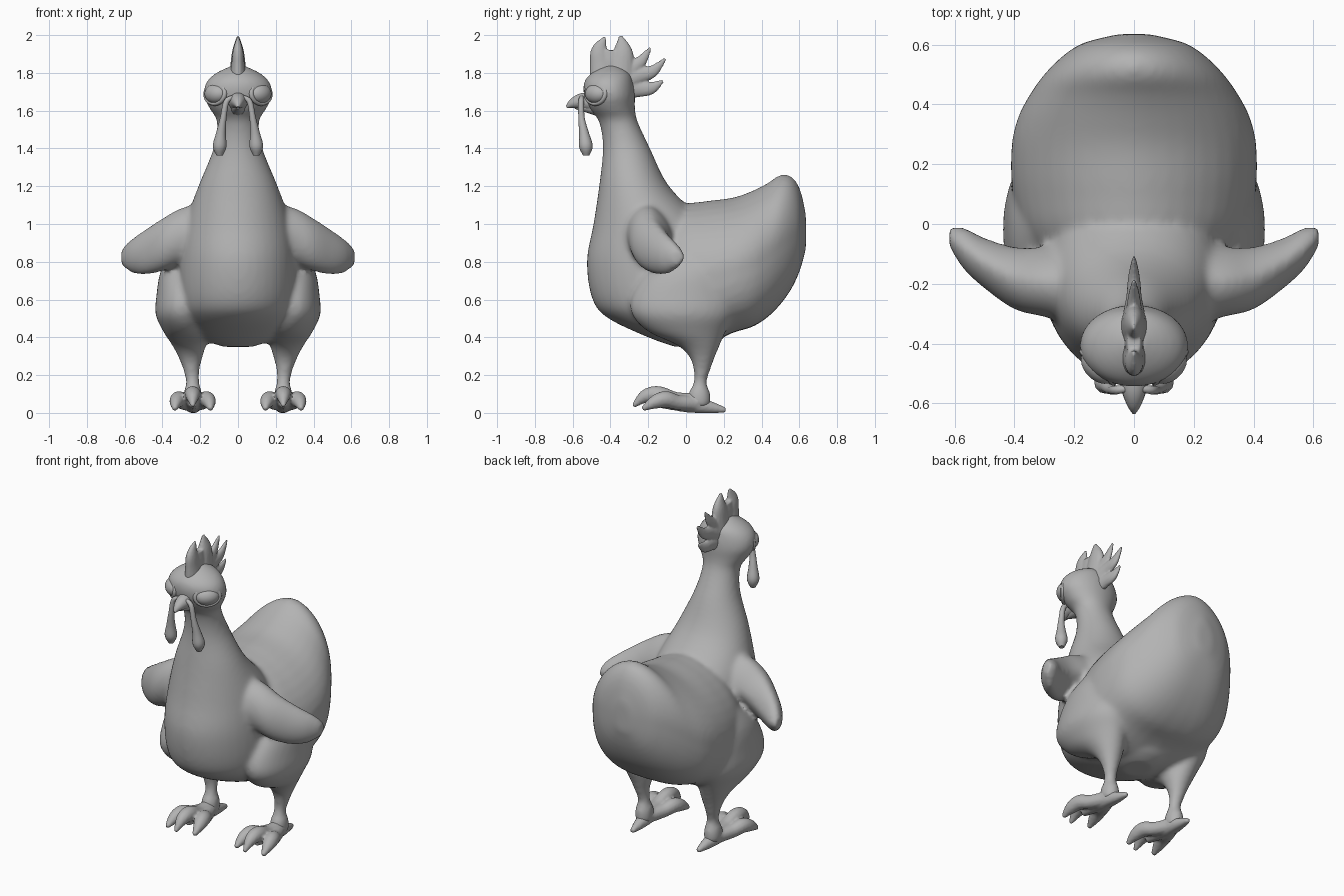
import bpy, bmesh
from math import sin, cos, pi, copysign
from mathutils import Vector

cube = bpy.data.objects.get("Cube")
if cube:
    bpy.data.objects.remove(cube, do_unlink=True)

grey = bpy.data.materials.new("plain grey")
grey.use_nodes = True
grey.diffuse_color = (0.45, 0.45, 0.45, 1)
grey.node_tree.nodes["Principled BSDF"].inputs["Base Color"].default_value = grey.diffuse_color


def spline(rows, steps=5):
    """Catmull-Rom through table rows."""
    out = []
    for i in range(len(rows) - 1):
        quad = (rows[max(i - 1, 0)], rows[i], rows[i + 1], rows[min(i + 2, len(rows) - 1)])
        for s in range(steps):
            t = s / steps
            out.append([b + t / 2 * (c - a + t * (2 * a - 5 * b + 4 * c - d + t * (3 * (b - c) + d - a)))
                        for a, b, c, d in zip(*quad)])
    return out + [list(rows[-1])]


def loft(bm, rings, side=1, count=40, upper=1, lower=1):
    """Skin ellipses (centre, half axis, half axis); powers pinch or square each half."""
    loops = []
    for c, u, v in rings:
        loop = []
        for k in range(count):
            a, b = cos(2 * pi * k / count), sin(2 * pi * k / count)
            power = upper if b > 0 else lower
            p = c + u * copysign(abs(a) ** power, a) + v * copysign(abs(b) ** power, b)
            loop.append(bm.verts.new((p.x * side, p.y, p.z)))
        loops.append(loop)
    for a, b in zip(loops, loops[1:]):
        for k in range(count):
            j = (k + 1) % count
            bm.faces.new((a[k], a[j], b[j], b[k]))
    bm.faces.new(loops[0])
    bm.faces.new(loops[-1])


def upright(rows):
    """Rows: z, front y, back y, half width, centre x."""
    return [(Vector((x, (f + b) / 2, z)), Vector((w, 0, 0)), Vector((0, (b - f) / 2, 0)))
            for z, f, b, w, x in spline(rows)]


def lengthwise(rows):
    """Rows: y, top z, bottom z, half width."""
    return [(Vector((0, y, (t + b) / 2)), Vector((w, 0, 0)), Vector((0, 0, (t - b) / 2)))
            for y, t, b, w in spline(rows)]


def sideways(rows):
    """Rows: x, front y, back y, top z, bottom z."""
    return [(Vector((x, (f + b) / 2, (t + u) / 2)), Vector((0, 0, (t - u) / 2)), Vector((0, (b - f) / 2, 0)))
            for x, f, b, t, u in spline(rows)]


def tube(rows, flat=1):
    """Rows: x, y, z, radius; flat thins the tube across x."""
    pts = spline(rows)
    rings = []
    for i, p in enumerate(pts):
        d = Vector(pts[min(i + 1, len(pts) - 1)][:3]) - Vector(pts[max(i - 1, 0)][:3])
        u = d.cross(Vector((1, 0, 0))).normalized()
        rings.append((Vector(p[:3]), u * p[3], d.cross(u).normalized() * p[3] * flat))
    return rings


def finish(name, bm, angle=None):
    bmesh.ops.recalc_face_normals(bm, faces=bm.faces)
    mesh = bpy.data.meshes.new(name)
    bm.to_mesh(mesh)
    bm.free()
    mesh.materials.append(grey)
    obj = bpy.data.objects.new(name, mesh)
    bpy.context.collection.objects.link(obj)
    bpy.ops.object.select_all(action="DESELECT")
    obj.select_set(True)
    bpy.context.view_layer.objects.active = obj
    if angle:
        bpy.ops.object.shade_smooth_by_angle(angle=angle)
    else:
        bpy.ops.object.shade_smooth()
    return obj


def fuse(obj, size, rounds):
    """Merge overlapping shells into one soft skin."""
    remesh = obj.modifiers.new("fuse", "REMESH")
    remesh.mode = "VOXEL"
    remesh.voxel_size = size
    remesh.use_smooth_shade = True
    relax = obj.modifiers.new("relax", "SMOOTH")
    relax.factor = .5
    relax.iterations = rounds


# Body: breast, neck and head in one column, rump, thighs and wings fused together
bm = bmesh.new()
loft(bm, upright([
    (.35, -.06, .12, .08, 0), (.4, -.2, .2, .2, 0), (.5, -.41, .2, .275, 0),
    (.6, -.495, .2, .305, 0), (.8, -.525, .2, .31, 0), (1, -.49, .1, .28, 0),
    (1.2, -.46, -.09, .21, 0), (1.4, -.44, -.19, .13, 0), (1.54, -.46, -.255, .112, 0),
    (1.61, -.51, -.27, .15, 0), (1.68, -.54, -.27, .182, 0), (1.75, -.54, -.28, .168, 0),
    (1.8, -.5, -.3, .115, 0), (1.84, -.43, -.36, .03, 0)]))
loft(bm, lengthwise([
    (-.2, .95, .5, .25), (-.05, 1.09, .38, .36), (.1, 1.12, .365, .405), (.25, 1.14, .425, .41),
    (.35, 1.175, .455, .39), (.43, 1.215, .505, .35), (.5, 1.26, .575, .3),
    (.56, 1.25, .66, .24), (.605, 1.18, .76, .17), (.635, 1.05, .87, .05)]), upper=1.12, lower=.7)
thigh = [(.86, -.05, .12, .05, .3), (.75, -.2, .23, .11, .3), (.62, -.285, .26, .14, .292),
         (.52, -.285, .25, .143, .293), (.43, -.2, .21, .12, .275), (.36, -.05, .18, .09, .26),
         (.3, .015, .155, .066, .252), (.23, .04, .13, .044, .247), (.16, .04, .11, .036, .24),
         (.1, .01, .13, .05, .24), (.03, .01, .13, .05, .24)]
wing = [(.15, -.34, -.05, 1.12, .82), (.3, -.31, -.075, 1.085, .785), (.4, -.285, -.075, 1.03, .75),
        (.5, -.215, -.045, .965, .73), (.57, -.15, -.01, .915, .745), (.618, -.075, -.01, .865, .785)]
for side in (1, -1):
    loft(bm, upright(thigh), side)
    loft(bm, sideways(wing), side, upper=1.35)
fuse(finish("body", bm), .014, 11)

# Feet: three knuckled toes and a flat heel on each side
mid_toe = [(.24, .07, .06, .05), (.24, -.05, .065, .045), (.24, -.15, .098, .045),
           (.24, -.22, .085, .035), (.24, -.28, .035, .01)]
outer_toe = [(0, .06, .05, .045), (.045, -.04, .055, .04), (.073, -.11, .072, .044),
             (.088, -.17, .055, .035), (.095, -.23, .02, .012)]
heel = [(.24, -.16, .055, .025), (.24, .02, .045, .045), (.235, .12, .03, .035), (.23, .21, .014, .014)]
for side, label in ((1, "left"), (-1, "right")):
    bm = bmesh.new()
    loft(bm, tube(mid_toe), side, 12)
    loft(bm, tube(heel), side, 12)
    for out in (1, -1):
        loft(bm, tube([(.24 + out * x, y, z, r) for x, y, z, r in outer_toe]), side, 12)
    for v in bm.verts:
        v.co.z = max(v.co.z, 0)
    fuse(finish(label + "_foot", bm), .008, 3)

    # Wattle hanging from the beak corner
    bm = bmesh.new()
    loft(bm, tube([(.02, -.55, 1.67, .012), (.06, -.555, 1.65, .015), (.078, -.553, 1.56, .017),
                   (.09, -.54, 1.48, .026), (.097, -.53, 1.41, .036), (.097, -.528, 1.362, .016)]), side, 12)
    finish(label + "_wattle", bm, .9)

    # Eyeball and its lid rim
    look = Vector((.7 * side, -.7, .08)).normalized()
    spin = look.to_track_quat("Z", "Y")
    centre = Vector((.117 * side, -.474, 1.69))
    bm = bmesh.new()
    bmesh.ops.create_uvsphere(bm, u_segments=24, v_segments=14, radius=.07)
    for v in bm.verts:
        v.co = centre + spin @ Vector((v.co.x, v.co.y * .75, v.co.z * .7))
    finish(label + "_eye", bm)
    bm = bmesh.new()
    rim = []
    for k in range(24):
        a = 2 * pi * k / 24
        d = Vector((cos(a), sin(a) * .78, 0))
        rim.append([bm.verts.new(centre + spin @ (d * (.07 + .014 * cos(b)) + Vector((0, 0, .004 + .014 * sin(b)))))
                    for b in (2 * pi * j / 8 for j in range(8))])
    for k in range(24):
        a, b = rim[k], rim[(k + 1) % 24]
        for j in range(8):
            bm.faces.new((a[j], a[j - 1], b[j - 1], b[j]))
    finish(label + "_eyelid", bm)

# Beak: hooked upper part and short lower part
bm = bmesh.new()
loft(bm, tube([(0, -.48, 1.645, .055), (0, -.55, 1.65, .043), (0, -.6, 1.638, .026), (0, -.632, 1.618, .006)]), 1, 16)
loft(bm, tube([(0, -.48, 1.62, .045), (0, -.55, 1.622, .025), (0, -.59, 1.617, .008)]), 1, 12)
finish("beak", bm, .9)

# Comb: five curved flat spikes joined by a web at the root
spikes = [
    [(-.42, 1.7, .09), (-.45, 1.84, .06), (-.458, 1.92, .044), (-.428, 1.99, .008)],
    [(-.36, 1.7, .09), (-.34, 1.84, .068), (-.335, 1.92, .05), (-.347, 1.998, .008)],
    [(-.35, 1.75, .08), (-.285, 1.82, .045), (-.235, 1.865, .03), (-.187, 1.935, .008)],
    [(-.35, 1.75, .08), (-.25, 1.785, .045), (-.175, 1.81, .032), (-.11, 1.875, .008)],
    [(-.35, 1.72, .07), (-.26, 1.715, .045), (-.185, 1.72, .034), (-.122, 1.758, .008)]]
web = [(0, -.4, 1.75, .09), (0, -.4, 1.85, .1), (0, -.395, 1.92, .07)]
bm = bmesh.new()
for spike in spikes:
    loft(bm, tube([(0, y, z, r) for y, z, r in spike], .6), 1, 16)
loft(bm, tube(web, .32), 1, 16)
fuse(finish("comb", bm), .007, 2)
